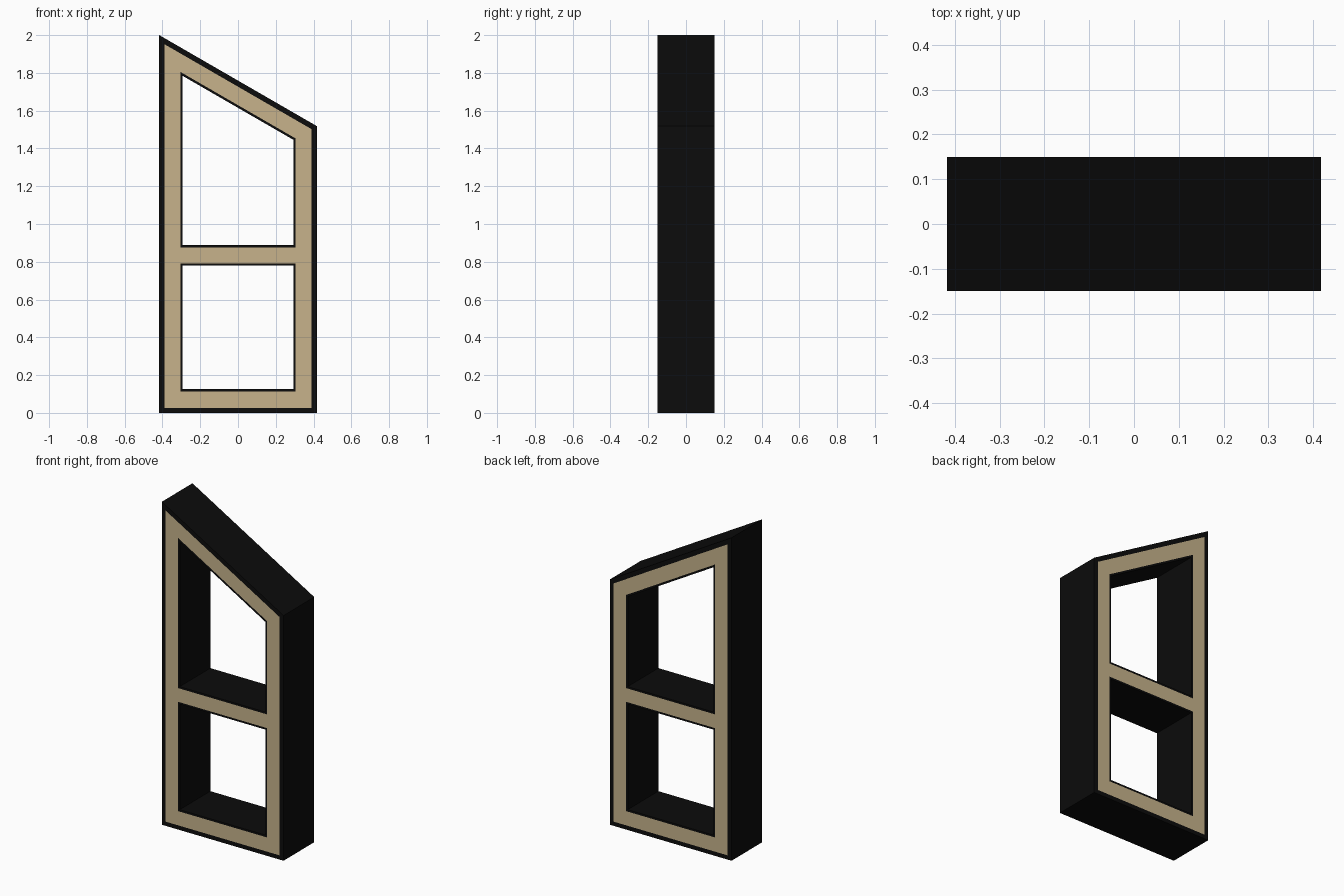
import bpy
import bmesh
import math

cube = bpy.data.objects.get("Cube")
if cube:
    bpy.data.objects.remove(cube, do_unlink=True)

HALF_DEPTH = 0.15
SLOPE = math.tan(math.radians(30))


def make_material(name, color):
    mat = bpy.data.materials.new(name)
    mat.use_nodes = True
    mat.diffuse_color = color
    bsdf = next(n for n in mat.node_tree.nodes if n.type == "BSDF_PRINCIPLED")
    bsdf.inputs["Base Color"].default_value = color
    bsdf.inputs["Roughness"].default_value = 0.8
    return mat


black = make_material("black_coating", (0.0035, 0.0035, 0.0035, 1))
tan = make_material("tan_wood", (0.57, 0.45, 0.26, 1))


def outline(half_width, bottom, top, slope=SLOPE):
    """Quad in the xz plane; top is the height of its upper edge at x = 0."""
    w = half_width
    return [(-w, bottom), (w, bottom), (w, top - slope * w), (-w, top + slope * w)]


def extrude_faces(name, quads, mat):
    """Extrude quads, joined where they share corners, through the depth."""
    bm = bmesh.new()
    for quad in quads:
        bm.faces.new([bm.verts.new((x, -HALF_DEPTH, z)) for x, z in quad])
    bmesh.ops.remove_doubles(bm, verts=bm.verts, dist=0.0001)
    result = bmesh.ops.extrude_face_region(bm, geom=bm.faces[:], use_keep_orig=True)
    moved = [g for g in result["geom"] if isinstance(g, bmesh.types.BMVert)]
    bmesh.ops.translate(bm, verts=moved, vec=(0, 2 * HALF_DEPTH, 0))
    bmesh.ops.recalc_face_normals(bm, faces=bm.faces)
    mesh = bpy.data.meshes.new(name)
    bm.to_mesh(mesh)
    bm.free()
    mesh.materials.append(mat)
    obj = bpy.data.objects.new(name, mesh)
    bpy.context.collection.objects.link(obj)
    return obj


def ring(outer, inner):
    return [(outer[i], outer[(i + 1) % 4], inner[(i + 1) % 4], inner[i])
            for i in range(4)]


# Outlines, from the outside in
casing = outline(0.417, 0, 2 - SLOPE * 0.417)
timber = outline(0.39, 0.026, 1.727)
upper_hole = outline(0.305, 0.876, 1.629)
upper_gap = outline(0.294, 0.888, 1.615)
lower_hole = outline(0.305, 0.114, 0.791, 0)
lower_gap = outline(0.294, 0.126, 0.779, 0)

# Black outer casing and opening linings
extrude_faces("outer_casing", ring(casing, timber), black)
extrude_faces("upper_opening_lining", ring(upper_hole, upper_gap), black)
extrude_faces("lower_opening_lining", ring(lower_hole, lower_gap), black)

# Wooden frame: sill, head, posts and middle rail
a, b, c, d = timber
la, lb, lc, ld = lower_hole
ua, ub, uc, ud = upper_hole
extrude_faces("sill", [(a, b, lb, la)], tan)
extrude_faces("sloped_head", [(ud, uc, c, d)], tan)
extrude_faces("right_post", [(a, la, ld, ua, ud, d)], tan)
extrude_faces("left_post", [(b, c, uc, ub, lc, lb)], tan)
extrude_faces("middle_rail", [(ld, lc, ub, ua)], tan)
